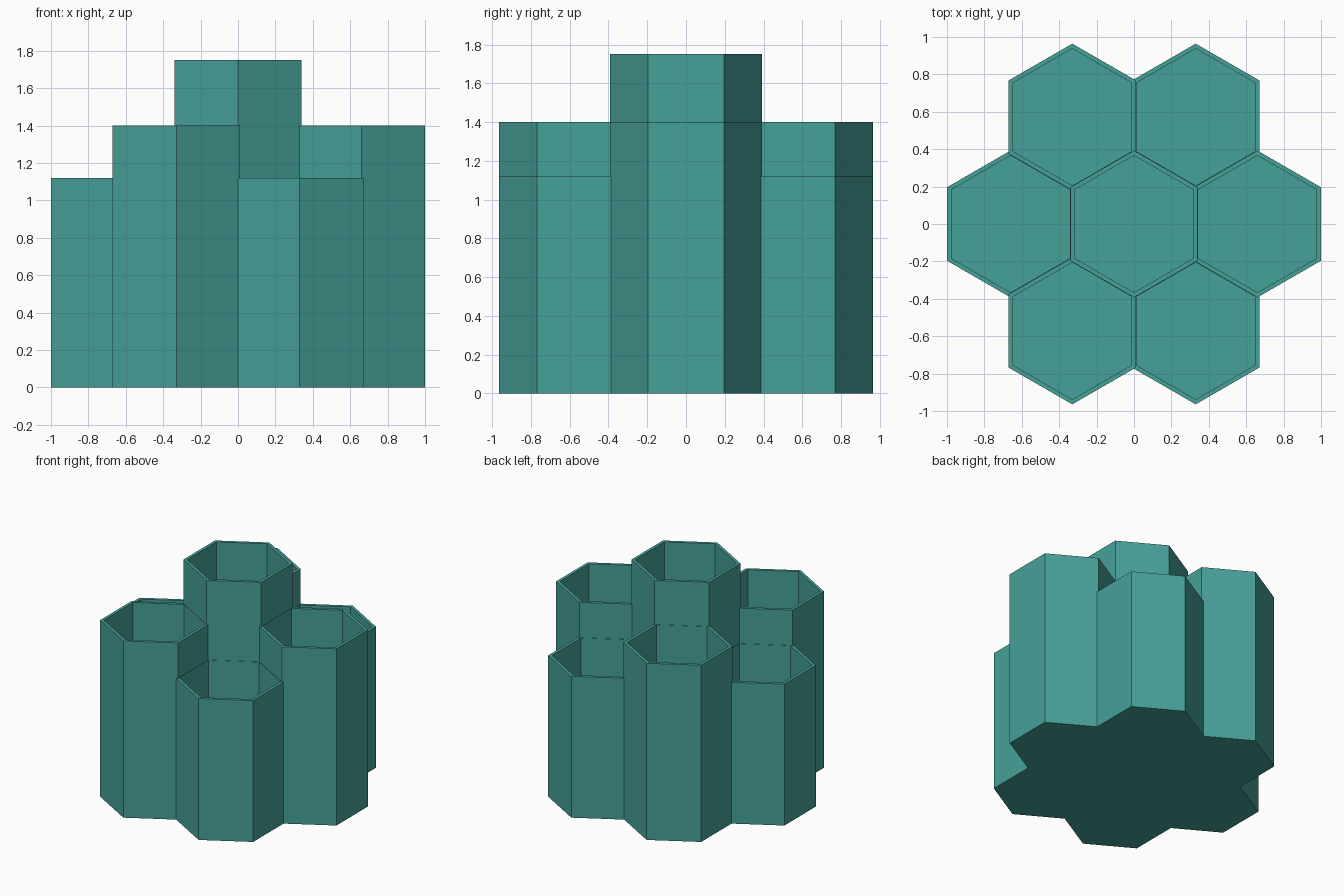
import bpy, bmesh
from math import pi, cos, sin

cube = bpy.data.objects.get("Cube")
if cube:
    bpy.data.objects.remove(cube, do_unlink=True)

teal = bpy.data.materials.new("teal")
teal.use_nodes = True
colour = (0.062, 0.355, 0.32, 1)
teal.diffuse_color = colour
teal.node_tree.nodes["Principled BSDF"].inputs["Base Color"].default_value = colour

SPACING = 0.66                  # distance between neighbouring tube centres
OUTER = 0.34 / cos(pi / 6)      # corner radii of the hexagons
INNER = 0.317 / cos(pi / 6)
FLOOR = 0.03


def hex_tube(name, x, y, height):
    """Open-topped hexagonal tube with a floor."""
    bm = bmesh.new()
    profile = [(OUTER, 0), (OUTER, height), (INNER, height), (INNER, FLOOR)]
    rings = [[bm.verts.new((r * cos(pi / 6 + k * pi / 3),
                            r * sin(pi / 6 + k * pi / 3), z)) for k in range(6)]
             for r, z in profile]
    for low, high in zip(rings, rings[1:]):
        for k in range(6):
            n = (k + 1) % 6
            bm.faces.new((low[k], low[n], high[n], high[k]))
    bm.faces.new(rings[0][::-1])
    bm.faces.new(rings[-1])
    bmesh.ops.recalc_face_normals(bm, faces=bm.faces)
    mesh = bpy.data.meshes.new(name)
    bm.to_mesh(mesh)
    bm.free()
    mesh.materials.append(teal)
    obj = bpy.data.objects.new(name, mesh)
    obj.location = (x, y, 0)
    bpy.context.collection.objects.link(obj)


# Tall middle tube, ringed by alternating medium and short tubes
hex_tube("centre_tube", 0, 0, 1.75)
names = ["left", "back_left", "back_right", "right", "front_right", "front_left"]
for i, side in enumerate(names):
    a = i * pi / 3
    hex_tube(side + "_tube", SPACING * cos(a), SPACING * sin(a),
             1.12 if i % 2 else 1.4)
